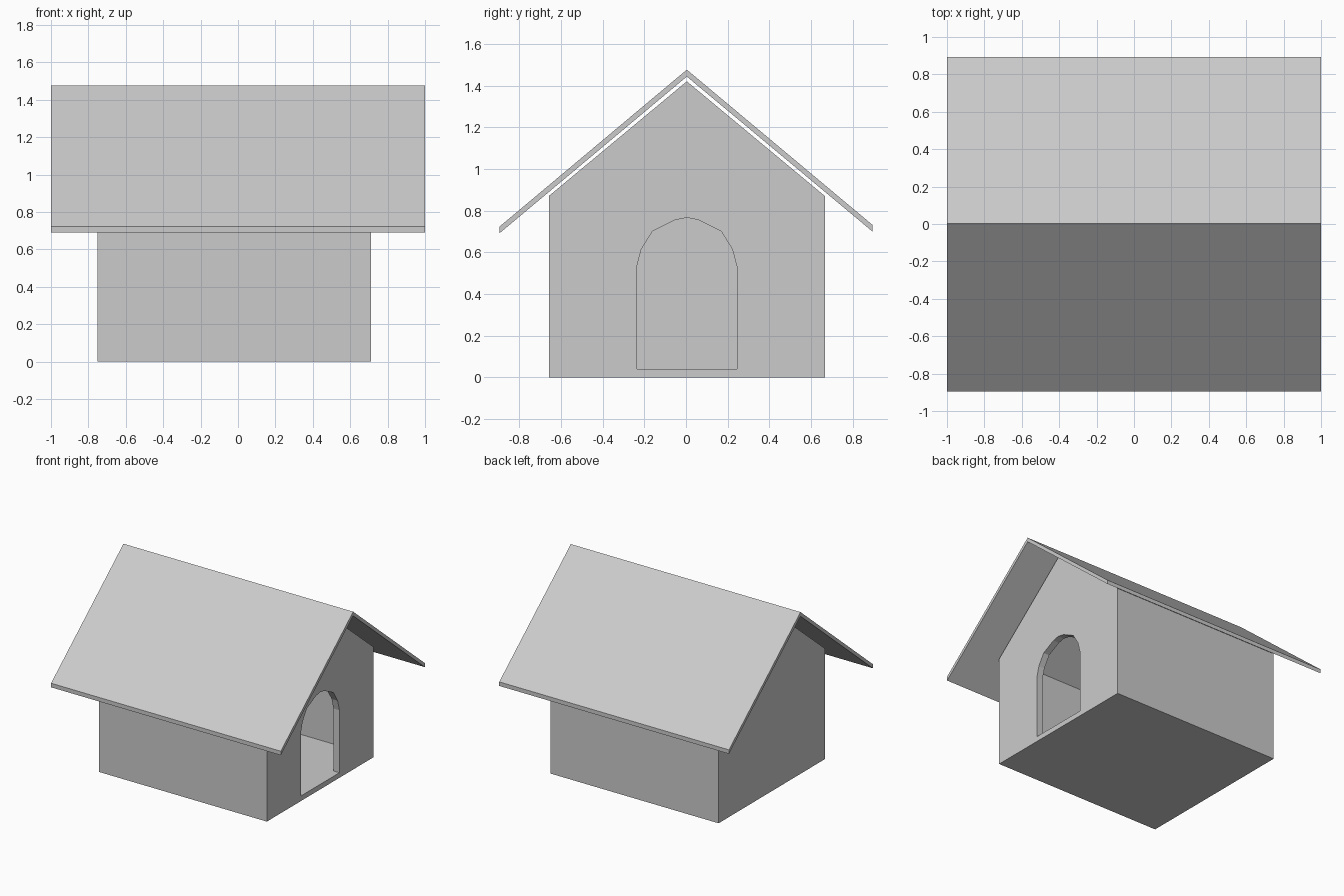
import bpy
import bmesh

cube = bpy.data.objects.get("Cube")
if cube:
    bpy.data.objects.remove(cube, do_unlink=True)

grey = bpy.data.materials.new("plain_grey")
grey.use_nodes = True
GREY = (0.6, 0.6, 0.6, 1)
grey.diffuse_color = GREY
grey.node_tree.nodes["Principled BSDF"].inputs["Base Color"].default_value = GREY


def prism(name, profile, x0, x1):
    """Extrude a (y, z) outline along x."""
    bm = bmesh.new()
    face = bm.faces.new([bm.verts.new((x0, y, z)) for y, z in profile])
    ext = bmesh.ops.extrude_face_region(bm, geom=[face])
    moved = [v for v in ext["geom"] if isinstance(v, bmesh.types.BMVert)]
    bmesh.ops.translate(bm, verts=moved, vec=(x1 - x0, 0, 0))
    bmesh.ops.recalc_face_normals(bm, faces=bm.faces)
    mesh = bpy.data.meshes.new(name)
    bm.to_mesh(mesh)
    bm.free()
    mesh.materials.append(grey)
    obj = bpy.data.objects.new(name, mesh)
    bpy.context.scene.collection.objects.link(obj)
    return obj


def mirrored(half, centre):
    """Close a right-hand outline, listed from bottom to peak, about y = centre."""
    right = [(centre + y, z) for y, z in half]
    left = [(centre - y, z) for y, z in reversed(half) if y > 0]
    return right + left


def cut(target, cutter):
    cutter.hide_render = True
    cutter.hide_set(True)
    mod = target.modifiers.new(cutter.name, "BOOLEAN")
    mod.operation = "DIFFERENCE"
    mod.solver = "EXACT"
    mod.object = cutter


MID = 0.004

# Hollow gabled walls with a floor and sloped ceiling
walls = prism("house_walls", mirrored([(0.662, 0), (0.662, 0.87), (0, 1.42)], MID), -0.75, 0.712)
room = prism("room_cutter", mirrored([(0.612, 0.04), (0.612, 0.86), (0, 1.367)], MID), -0.70, 0.66)
cut(walls, room)

# Arched doorway in the right gable
arch = [(0.24, 0.04), (0.24, 0.532), (0.218, 0.615), (0.165, 0.70), (0.055, 0.755), (0, 0.766)]
door = prism("doorway_cutter", mirrored(arch, MID), 0.6, 0.8)
cut(walls, door)

# Thin folded roof, floating just above the walls
roof_outline = [(-0.896, 0.69), (MID, 1.443), (0.894, 0.70),
                (0.894, 0.732), (MID, 1.476), (-0.896, 0.722)]
prism("roof", roof_outline, -1, 1)
